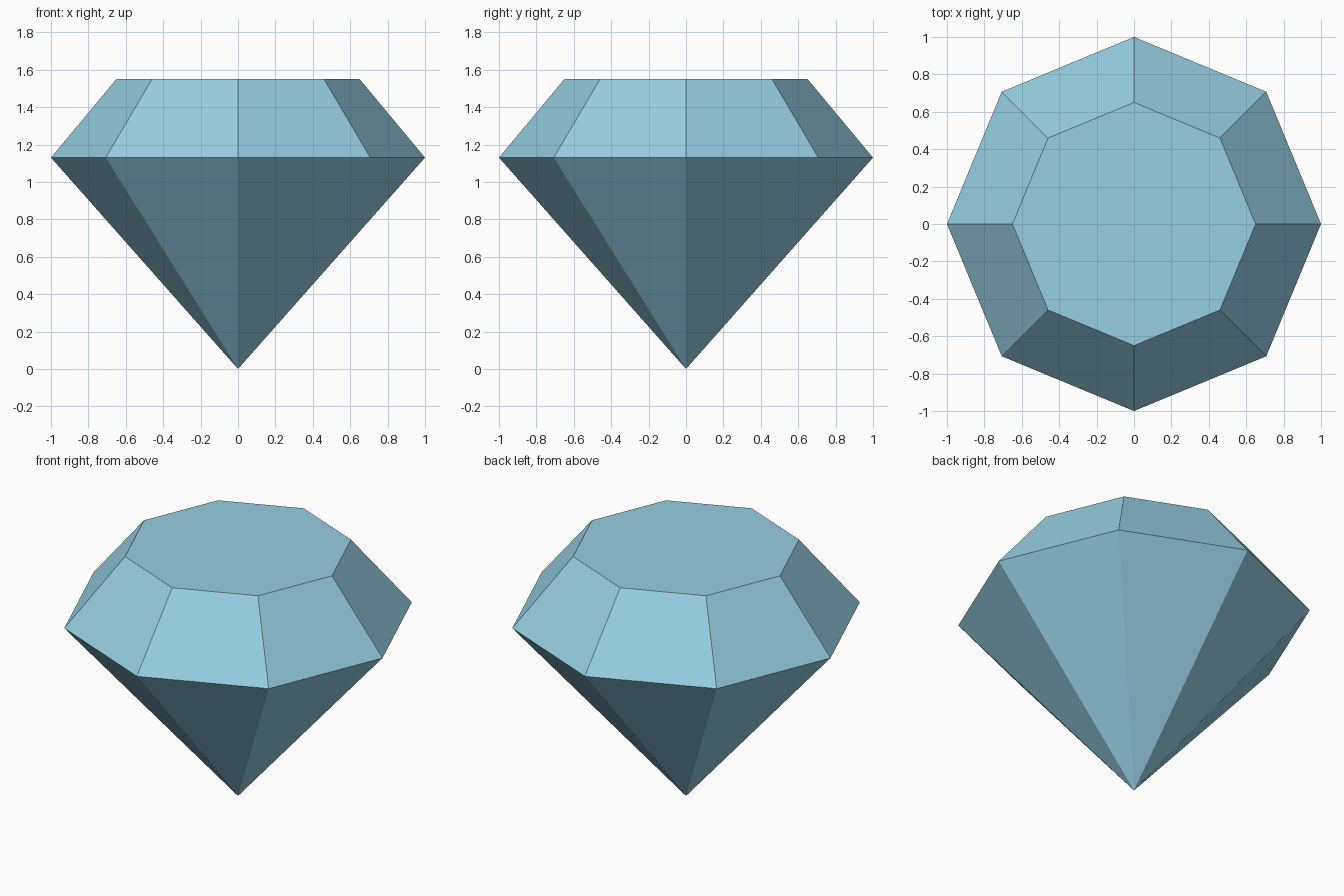
import bpy
import bmesh
from math import cos, sin, tau

SIDES = 8
GIRDLE_Z = 1.13
TOP_Z = 1.55
GIRDLE_RADIUS = 1.0
TABLE_RADIUS = 0.65

default_cube = bpy.data.objects.get("Cube")
if default_cube:
    bpy.data.objects.remove(default_cube, do_unlink=True)

# Pale blue gem material
color = (0.30, 0.62, 0.76, 1.0)
gem_blue = bpy.data.materials.new("pale_blue")
gem_blue.use_nodes = True
gem_blue.diffuse_color = color
gem_blue.node_tree.nodes["Principled BSDF"].inputs["Base Color"].default_value = color


def ring(bm, radius, z):
    """Octagon of vertices with corners on the x and y axes."""
    return [bm.verts.new((radius * cos(tau * i / SIDES), radius * sin(tau * i / SIDES), z))
            for i in range(SIDES)]


bm = bmesh.new()
tip = bm.verts.new((0, 0, 0))
girdle = ring(bm, GIRDLE_RADIUS, GIRDLE_Z)
table = ring(bm, TABLE_RADIUS, TOP_Z)

# Pointed lower facets and sloped crown facets
for i in range(SIDES):
    j = (i + 1) % SIDES
    bm.faces.new((tip, girdle[j], girdle[i]))
    bm.faces.new((girdle[i], girdle[j], table[j], table[i]))

# Flat table on top
bm.faces.new(table)
bmesh.ops.recalc_face_normals(bm, faces=bm.faces)

mesh = bpy.data.meshes.new("cut_gem")
bm.to_mesh(mesh)
bm.free()
mesh.materials.append(gem_blue)
gem = bpy.data.objects.new("cut_gem", mesh)
bpy.context.collection.objects.link(gem)
